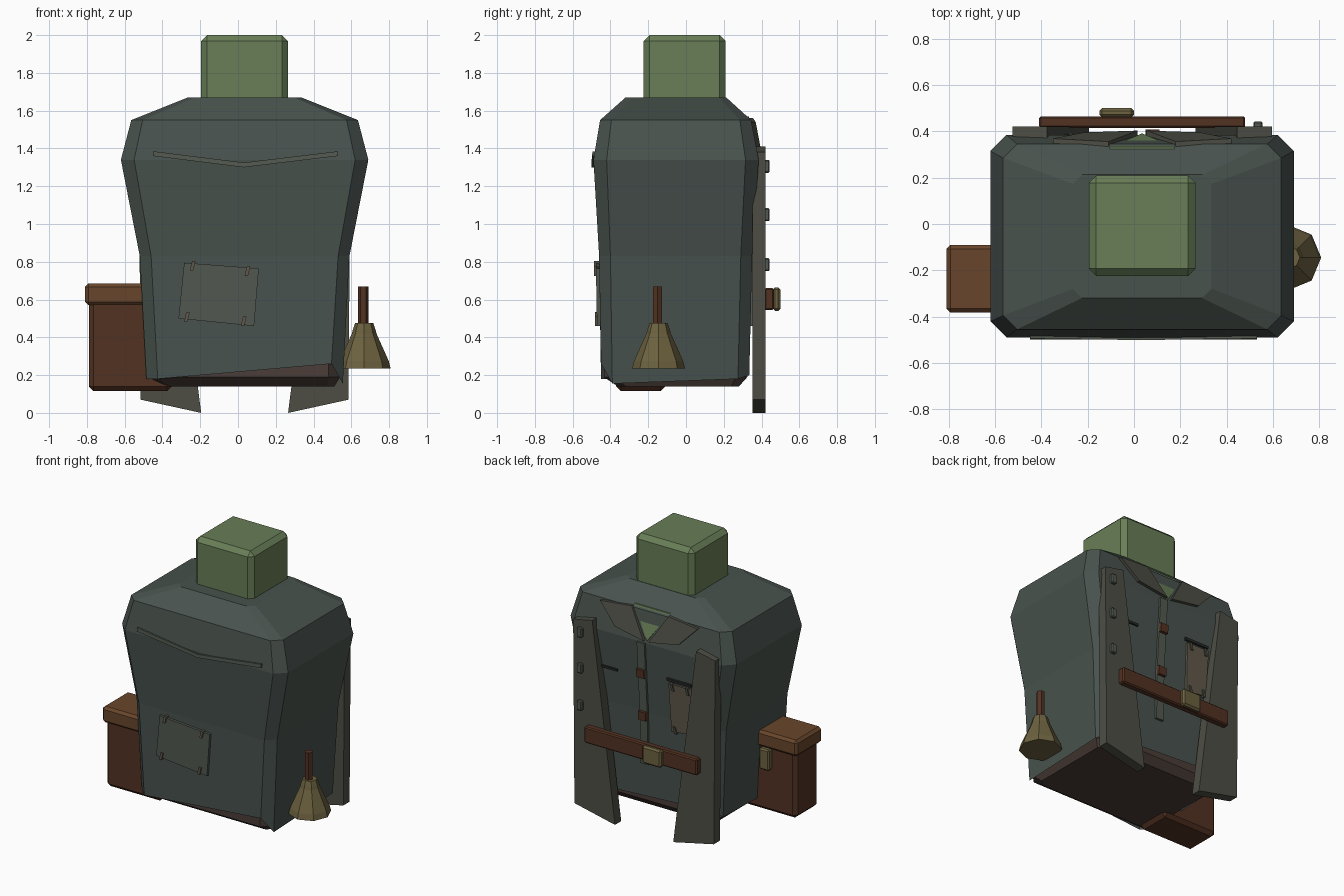
import bpy, bmesh
from math import cos, sin, pi

if "Cube" in bpy.data.objects:
    bpy.data.objects.remove(bpy.data.objects["Cube"])

CX = 0.035  # sideways centre of the figure


def mat(name, r, g, b):
    m = bpy.data.materials.new(name)
    m.diffuse_color = (r, g, b, 1)
    m.use_nodes = True
    m.node_tree.nodes["Principled BSDF"].inputs["Base Color"].default_value = m.diffuse_color
    return m


COAT = mat("coat", .065, .085, .075)
PANEL = mat("panel", .075, .076, .06)
PATCH = mat("patch", .085, .1, .08)
TAN = mat("tan_patch", .12, .1, .07)
GREEN = mat("green", .14, .21, .095)
BROWN = mat("brown", .085, .032, .016)
LID = mat("lid_brown", .14, .06, .024)
DARK = mat("dark_brown", .07, .048, .04)
BRASS = mat("brass", .15, .12, .05)
BLACK = mat("black", .02, .024, .022)


def finish(name, bm, m):
    bmesh.ops.recalc_face_normals(bm, faces=bm.faces)
    me = bpy.data.meshes.new(name)
    bm.to_mesh(me)
    bm.free()
    me.materials.append(m)
    ob = bpy.data.objects.new(name, me)
    bpy.context.collection.objects.link(ob)
    return ob


def box(name, x, y, z, m, bevel=0):
    """Box from (min, max) pairs, optionally chamfered."""
    bm = bmesh.new()
    bmesh.ops.create_cube(bm, size=1)
    for v in bm.verts:
        v.co = [(a + b) / 2 + c * (b - a) for (a, b), c in zip((x, y, z), v.co)]
    if bevel:
        bmesh.ops.bevel(bm, geom=bm.edges[:], offset=bevel, segments=1, affect='EDGES')
    return finish(name, bm, m)


def loft(name, rings, m, cap_start=True, cap_end=True):
    bm = bmesh.new()
    loops = [[bm.verts.new(p) for p in r] for r in rings]
    n = len(loops[0])
    for a, b in zip(loops, loops[1:]):
        for i in range(n):
            j = (i + 1) % n
            bm.faces.new((a[i], a[j], b[j], b[i]))
    if cap_start:
        bm.faces.new(loops[0][::-1])
    if cap_end:
        bm.faces.new(loops[-1])
    return finish(name, bm, m)


def octa(x0, x1, y0, y1, c, z):
    """Rectangle ring with cut corners; z may be one height or eight."""
    zs = z if isinstance(z, tuple) else (z,) * 8
    p = [(x0 + c, y0), (x1 - c, y0), (x1, y0 + c), (x1, y1 - c),
         (x1 - c, y1), (x0 + c, y1), (x0, y1 - c), (x0, y0 + c)]
    return [(a, b, h) for (a, b), h in zip(p, zs)]


def interp(table, z):
    for (z0, a), (z1, b) in zip(table, table[1:]):
        if z <= z1:
            return a + (b - a) * (z - z0) / (z1 - z0)
    return table[-1][1]


def back(z):
    return interp([(0, .335), (.83, .35), (1.34, .385), (1.55, .345), (1.67, .21)], z)


def front(z):
    return interp([(0, -.445), (.83, -.46), (1.34, -.49), (1.55, -.455), (1.67, -.32)], z)


def plate(name, pts, surf, a, b, m):
    """Outline in x, z laid on a surface, between offsets a and b in y."""
    return loft(name, [[(x, surf(z) + d, z) for x, z in pts] for d in (a, b)], m)


def rect(x, z, w, h, lean=0):
    return [(x - w / 2 - lean, z - h / 2), (x + w / 2 - lean, z - h / 2),
            (x + w / 2 + lean, z + h / 2), (x - w / 2 + lean, z + h / 2)]


# Coat body with ragged hem, and the dark lining block inside it
hem = (.18, .26, .155, .18, .2, .25, .2, .18)
loft("coat_body", [
    octa(-.485, .555, -.45, .335, .06, hem),
    octa(-.52, .59, -.46, .35, .06, .83),
    octa(-.62, .69, -.49, .385, .07, 1.34),
    octa(-.565, .635, -.455, .345, .06, 1.55),
    octa(-.265, .335, -.32, .213, .04, 1.67)], COAT, cap_start=False)
loft("lining", [
    octa(-.42, .51, -.36, .28, .04, .14),
    octa(-.475, .54, -.435, .325, .06, .19),
    octa(-.475, .54, -.435, .325, .06, .32)], DARK)

# Head
box("head", (-.195, .265), (-.225, .21), (1.5, 2), GREEN, .032)

# Hanging stole panels, lapels (mirrored about the figure centre)
for side, s in (("left", -1), ("right", 1)):
    mir = lambda pts: [(CX + s * x, z) for x, z in pts]
    plate("stole_panel_" + side, mir([(.23, 0), (.55, .07), (.56, 1.38), (.41, 1.41)]),
          lambda z: 0, .352, .422, PANEL)
    plate("lapel_" + side, mir([(.145, 1.56), (.385, 1.54), (.25, 1.4), (.02, 1.36)]),
          back, -.01, .022, PANEL)
plate("shirt_front", [(CX - .14, 1.57), (CX + .14, 1.57), (CX, 1.36)], back, -.01, .01, GREEN)

# Placket with toggles
plate("placket", [(.05, .46), (.11, .46), (.11, .83), (.11, 1.34), (.05, 1.34), (.05, .83)],
      back, -.01, .015, PATCH)
for z in (.81, 1.12):
    plate("toggle", rect(.08, z, .06, .06), back, 0, .035, BROWN)

# Belt, buckle and studs
box("belt", (-.41, .48), (.415, .465), (.545, .66), BROWN, .008)
box("buckle", (-.15, 0), (.46, .5), (.54, .665), BRASS, .012)
for z in (.785, 1.05, 1.305):
    box("stud", (.515, .555), (.415, .443), (z - .034, z + .034), PATCH, .006)

# Back patch, pocket slit and tear
plate("back_patch", [(-.13, 1.1), (-.31, 1.1), (-.3, .77), (-.14, .75)], back, -.01, .015, TAN)
plate("pocket_slit", rect(-.21, 1.125, .19, .018), back, -.01, .015, BLACK)
plate("tear", rect(.35, 1.08, .14, .016), back, -.01, .012, BLACK)
for x, z in ((-.16, 1.08), (-.28, 1.08), (-.17, .77), (-.28, .78)):
    plate("back_stitch", rect(x, z, .018, .05, .006), back, 0, .024, PANEL)

# Front patch with stitches, and the chest seam
plate("front_patch", [(-.315, .5), (.085, .46), (.11, .765), (-.285, .795)],
      front, .01, -.018, PATCH)
for x, z in ((-.24, .78), (.05, .75), (-.27, .51), (.03, .485)):
    plate("front_stitch", rect(x, z, .018, .05, .006), front, 0, -.028, TAN)
plate("chest_seam", [(-.45, 1.36), (.03, 1.3), (.53, 1.36), (.53, 1.385), (.03, 1.325), (-.45, 1.385)],
      front, .01, -.012, PATCH)

# Side satchel box with lid and clasp
box("satchel", (-.79, -.35), (-.37, -.11), (.115, .6), BROWN, .025)
box("satchel_lid", (-.81, -.37), (-.383, -.09), (.57, .685), LID, .018)
box("satchel_clasp", (-.6, -.52), (-.12, -.075), (.42, .57), BRASS, .01)


# Hand bell on the other side
def turned(name, x, y, profile, n, m):
    loft(name, [[(x + r * cos(2 * pi * i / n), y + r * sin(2 * pi * i / n), z)
                 for i in range(n)] for r, z in profile], m)


turned("bell", .668, -.145, [(.14, .235), (.13, .275), (.065, .42), (.06, .44), (.048, .475)], 8, BRASS)
turned("bell_handle", .663, -.15, [(.028, .475), (.028, .668)], 6, BROWN)
